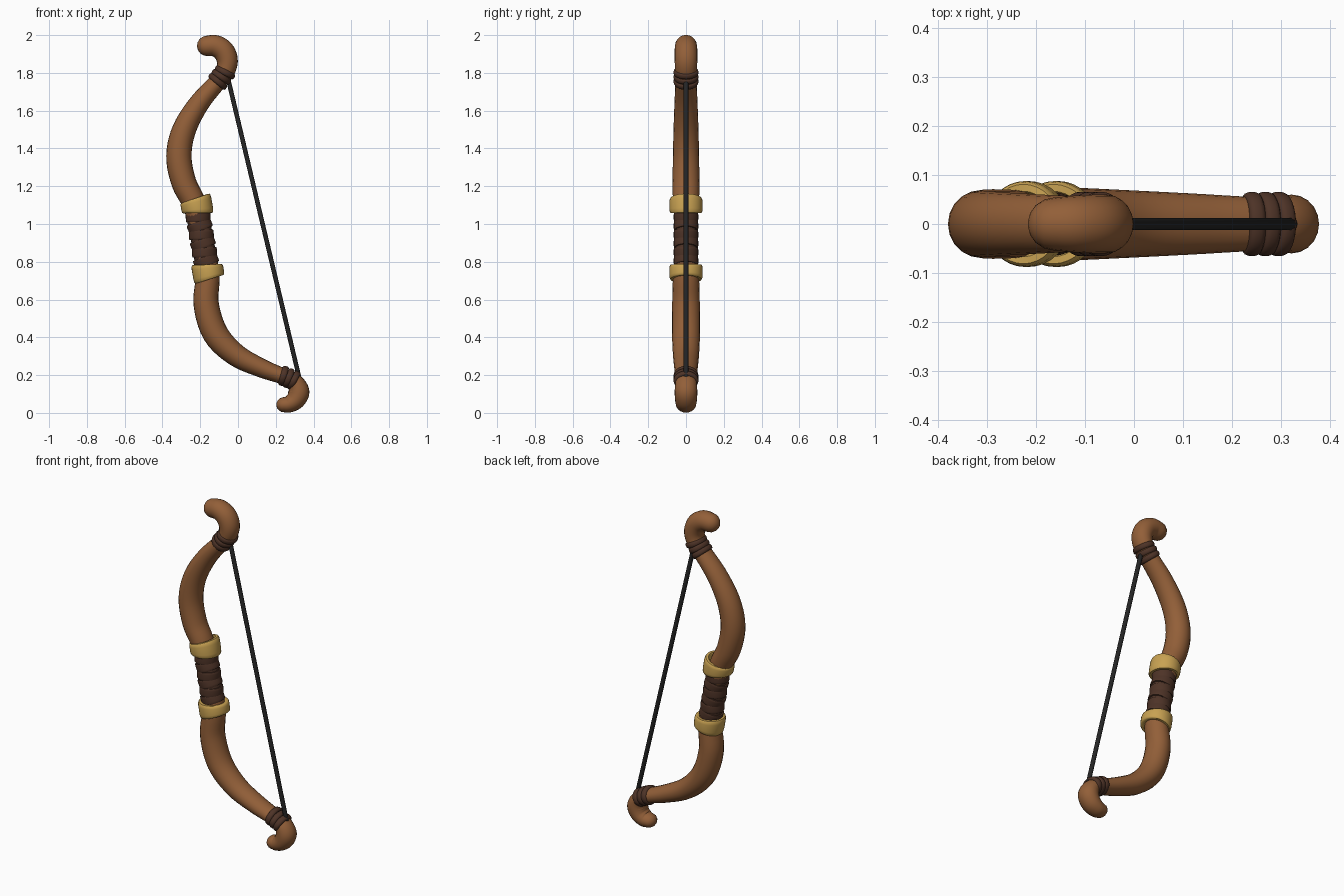
import bpy, bmesh
from math import sin, cos, pi, radians, atan2
from mathutils import Vector

cube = bpy.data.objects.get("Cube")
if cube:
    bpy.data.objects.remove(cube, do_unlink=True)


def material(name, colour):
    m = bpy.data.materials.new(name)
    m.use_nodes = True
    m.diffuse_color = (*colour, 1)
    bsdf = m.node_tree.nodes["Principled BSDF"]
    bsdf.inputs["Base Color"].default_value = (*colour, 1)
    bsdf.inputs["Roughness"].default_value = 0.7
    return m


wood = material("warm wood", (0.29, 0.115, 0.04))
leather = material("dark leather", (0.075, 0.033, 0.02))
gold = material("gold", (0.58, 0.36, 0.085))
cord = material("black cord", (0.018, 0.018, 0.018))


def skin(name, rows, mat, loop=False):
    """Join rows of points into a smooth surface; open ends are closed."""
    bm = bmesh.new()
    grid = [[bm.verts.new(p) for p in row] for row in rows]
    n = len(grid[0])
    pairs = list(zip(grid, grid[1:])) + ([(grid[-1], grid[0])] if loop else [])
    for a, b in pairs:
        for i in range(n):
            j = (i + 1) % n
            bm.faces.new((a[i], a[j], b[j], b[i]))
    if not loop:
        bm.faces.new(grid[0])
        bm.faces.new(grid[-1])
    bmesh.ops.recalc_face_normals(bm, faces=bm.faces)
    mesh = bpy.data.meshes.new(name)
    bm.to_mesh(mesh)
    bm.free()
    mesh.materials.append(mat)
    obj = bpy.data.objects.new(name, mesh)
    bpy.context.collection.objects.link(obj)
    bpy.ops.object.select_all(action="DESELECT")
    obj.select_set(True)
    bpy.context.view_layer.objects.active = obj
    bpy.ops.object.shade_smooth_by_angle(angle=radians(45))
    return obj


def spline(keys, steps):
    """Smooth curve through the keys."""
    k = [Vector(p) for p in keys]
    k = [2 * k[0] - k[1]] + k + [2 * k[-1] - k[-2]]
    out = []
    for a, b, c, d in zip(k, k[1:], k[2:], k[3:]):
        for s in range(steps):
            t = s / steps
            out.append(0.5 * (2 * b + (c - a) * t + (2 * a - 5 * b + 4 * c - d) * t**2
                              + (3 * b - a - 3 * c + d) * t**3))
    return out + [k[-2]]


def sweep(name, keys, mat, steps=5, sides=20, rounded=True):
    """Oval tube along keys of (x, z, half width, half depth)."""
    pts = spline(keys, steps)
    rows = []

    def ring(p, tangent, along, scale):
        c = Vector((p[0], 0, p[1])) + tangent * along
        side = Vector((tangent.z, 0, -tangent.x))
        rows.append([c + side * (p[2] * scale * cos(2 * pi * i / sides))
                     + Vector((0, p[3] * scale * sin(2 * pi * i / sides), 0))
                     for i in range(sides)])

    last = len(pts) - 1
    for i, p in enumerate(pts):
        d = pts[min(i + 1, last)] - pts[max(i - 1, 0)]
        tangent = Vector((d[0], 0, d[1])).normalized()
        if i == 0 and rounded:
            for a in (85, 65, 45, 22):
                ring(p, tangent, -p[2] * sin(radians(a)), cos(radians(a)))
        ring(p, tangent, 0, 1)
        if i == last and rounded:
            for a in (22, 45, 65, 85):
                ring(p, tangent, p[2] * sin(radians(a)), cos(radians(a)))
    return skin(name, rows, mat)


def band(name, centre, lean, half_w, half_d, thick, height, mat, flare=0.0, square=0.5, sides=32):
    """Ring round the bow; lean turns it in the front plane, flare makes one side taller."""
    across = Vector((cos(lean), 0, sin(lean)))
    axis = Vector((-sin(lean), 0, cos(lean)))
    c = Vector((centre[0], 0, centre[1]))
    rows = []
    for i in range(sides):
        a = 2 * pi * i / sides
        h = height * (1 + flare * cos(a))
        row = []
        for j in range(12):
            b = 2 * pi * j / 12 + pi / 12
            u, v = [(abs(f) ** square) * (1 if f > 0 else -1) for f in (cos(b), sin(b))]
            row.append(c + across * ((half_w + thick * u) * cos(a))
                       + Vector((0, (half_d + thick * u) * sin(a), 0)) + axis * (h * v))
        rows.append(row)
    return skin(name, rows, mat, loop=True)


# One curved body: upper hook, upper limb, grip core, lower limb, lower hook
sweep("bow_body", [
    (-0.163, 1.943, 0.054, 0.054), (-0.12, 1.943, 0.057, 0.058),
    (-0.078, 1.917, 0.058, 0.060), (-0.057, 1.868, 0.056, 0.060),
    (-0.065, 1.815, 0.051, 0.058), (-0.10, 1.762, 0.046, 0.056),
    (-0.205, 1.64, 0.054, 0.061), (-0.285, 1.50, 0.063, 0.066),
    (-0.313, 1.36, 0.067, 0.069), (-0.287, 1.22, 0.066, 0.071),
    (-0.23, 1.10, 0.062, 0.068), (-0.19, 0.92, 0.054, 0.056),
    (-0.16, 0.74, 0.062, 0.068), (-0.169, 0.58, 0.067, 0.073),
    (-0.12, 0.42, 0.068, 0.074), (-0.012, 0.307, 0.060, 0.069),
    (0.125, 0.237, 0.050, 0.062), (0.25, 0.189, 0.042, 0.055),
    (0.303, 0.158, 0.047, 0.057), (0.322, 0.112, 0.056, 0.060),
    (0.305, 0.070, 0.052, 0.058), (0.272, 0.047, 0.045, 0.054),
    (0.243, 0.043, 0.040, 0.048)], wood)

# Leather grip with crossing straps
sweep("grip", [(-0.222, 1.09, 0.060, 0.060), (-0.19, 0.92, 0.060, 0.058),
               (-0.16, 0.75, 0.060, 0.060)], leather, rounded=False)
lean = atan2(0.062, 0.355)
for i in range(6):
    t = (i + 0.5) / 6
    tilt = radians(13 if i % 2 else -9)
    band(f"grip_strap_{i + 1}", (-0.215 + 0.05 * t, 1.06 - 0.28 * t), lean + tilt,
         0.059, 0.058, 0.007, 0.027, leather)

# Gold collars, each taller on one side
band("upper_collar", (-0.219, 1.097), lean, 0.070, 0.074, 0.014, 0.040, gold, flare=0.3)
band("lower_collar", (-0.158, 0.746), lean, 0.070, 0.074, 0.014, 0.040, gold, flare=-0.25)

# Cord lashings below each hook
for i in range(3):
    s = i - 1
    wobble = radians(6 * s)
    band(f"upper_lashing_{i + 1}", (-0.088 + 0.019 * s, 1.779 + 0.024 * s), radians(-34) + wobble,
         0.045, 0.053, 0.013, 0.016, leather, square=0.8)
    band(f"lower_lashing_{i + 1}", (0.268 + 0.027 * s, 0.184 - 0.012 * s), radians(68) - wobble,
         0.041, 0.053, 0.013, 0.017, leather, square=0.8)

# Bowstring
sweep("bowstring", [(-0.054, 1.775, 0.012, 0.013), (0.322, 0.195, 0.012, 0.013)],
      cord, steps=1, sides=10)
